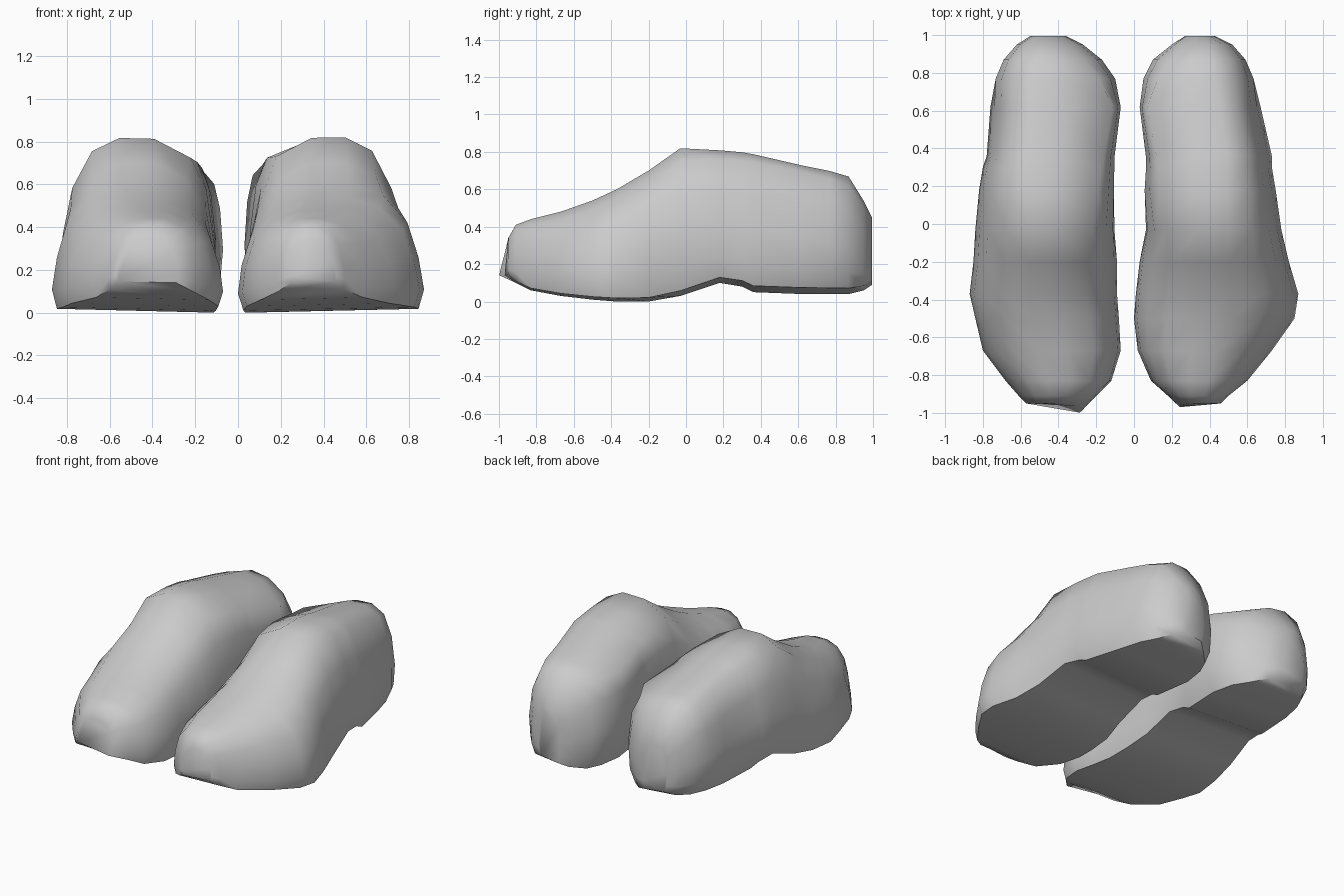
import bpy
import bmesh

if "Cube" in bpy.data.objects:
    bpy.data.objects.remove(bpy.data.objects["Cube"], do_unlink=True)

grey = bpy.data.materials.new("plain grey")
grey.use_nodes = True
grey.diffuse_color = (0.6, 0.6, 0.6, 1)
grey.node_tree.nodes["Principled BSDF"].inputs["Base Color"].default_value = (0.6, 0.6, 0.6, 1)

# Cross-sections, inner sole edge over the top to outer sole edge (across, up)
TOE_SECTION = [(.03, 0), (0, .15), (.02, .4), (.08, .7), (.2, .89), (.39, 1),
               (.6, 1), (.78, .91), (.91, .7), (.97, .43), (1, .18), (.97, .03)]
HEEL_SECTION = [(.08, 0), (.02, .15), (0, .4), (.02, .7), (.06, .88), (.41, .99),
                (.66, 1), (.81, .95), (.92, .7), (.97, .45), (1, .2), (.94, .05)]
BACK_SECTION = [(.1, 0), (.02, .15), (0, .4), (.05, .7), (.18, .88), (.4, .99),
                (.64, 1), (.83, .92), (.95, .7), (1, .4), (.98, .18), (.9, .05)]

# Stations from toe to heel: y, sole height, top height
HEIGHTS = [(-.95, .14, .34), (-.91, .10, .41), (-.83, .06, .44), (-.67, .03, .48),
           (-.5, .01, .54), (-.37, 0, .6), (-.2, 0, .7), (-.03, .03, .82),
           (.18, .1, .81), (.3, .08, .8), (.36, .05, .79), (.62, .04, .73),
           (.77, .04, .7), (.87, .04, .67), (.95, .06, .54), (.995, .09, .45)]

# Inner and outer edge of each shoe at the same stations
LEFT_EDGES = [(.24, .46), (.18, .5), (.09, .6), (.02, .73), (0, .85), (.01, .87),
              (.03, .82), (.06, .78), (.05, .75), (.06, .73), (.06, .73),
              (.03, .67), (.05, .64), (.1, .59), (.2, .52), (.27, .43)]
RIGHT_EDGES = [(.28, .57), (.2, .61), (.12, .68), (.07, .8), (.08, .84), (.09, .87),
               (.09, .85), (.1, .84), (.1, .82), (.1, .8), (.1, .78),
               (.07, .76), (.1, .74), (.17, .69), (.27, .62), (.36, .55)]


def mix(first, second, amount):
    """Blend two cross-sections, point by point."""
    amount = min(max(amount, 0), 1)
    return [(s0 + (s1 - s0) * amount, t0 + (t1 - t0) * amount)
            for (s0, t0), (s1, t1) in zip(first, second)]


def section_at(y):
    """Rounded toe, then upright ankle, then rounded back of the heel."""
    if y < .6:
        return mix(TOE_SECTION, HEEL_SECTION, (y + .2) / .7)
    return mix(HEEL_SECTION, BACK_SECTION, (y - .62) / .25)


def make_shoe(name, edges, side, tip_length, slope):
    bm = bmesh.new()
    rings = []
    for (y, low, high), (inner, outer) in zip(HEIGHTS, edges):
        ring = []
        # The top of the heel falls towards the inner side
        fall = slope * min(max((y + .1) / .5, 0), 1)
        for across, up in section_at(y):
            # The inner corner of the sole juts forward below the toe cap
            jut = tip_length * (1 - up) * (1 - across) if y == HEIGHTS[0][0] else 0
            x = inner + (outer - inner) * across
            z = low + (high - low) * up * (1 - fall * (1 - across))
            ring.append(bm.verts.new((side * x, y - jut, z)))
        rings.append(ring)

    # Skin the stations, including the sole strip, then close both ends
    for a, b in zip(rings, rings[1:]):
        for i in range(len(a)):
            j = (i + 1) % len(a)
            bm.faces.new((a[i], a[j], b[j], b[i]))
    bm.faces.new(rings[0])
    bm.faces.new(rings[-1])
    bmesh.ops.recalc_face_normals(bm, faces=bm.faces)

    mesh = bpy.data.meshes.new(name)
    bm.to_mesh(mesh)
    bm.free()
    mesh.materials.append(grey)
    shoe = bpy.data.objects.new(name, mesh)
    bpy.context.collection.objects.link(shoe)

    bpy.ops.object.select_all(action='DESELECT')
    shoe.select_set(True)
    bpy.context.view_layer.objects.active = shoe
    bpy.ops.object.shade_smooth_by_angle(angle=1.0)


make_shoe("left_shoe", LEFT_EDGES, 1, .02, .01)
make_shoe("right_shoe", RIGHT_EDGES, -1, .05, .08)
